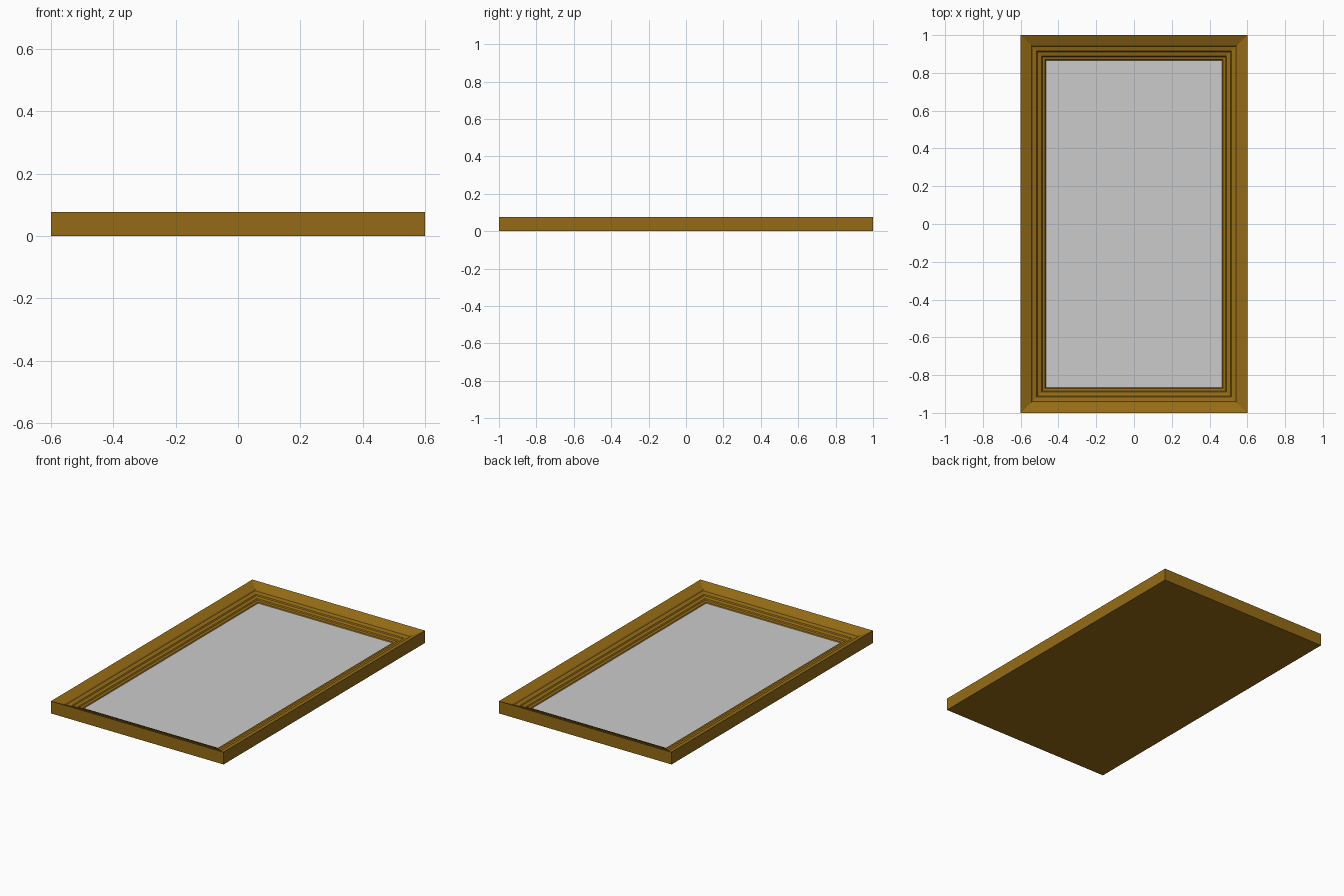
import bpy, bmesh

if "Cube" in bpy.data.objects:
    bpy.data.objects.remove(bpy.data.objects["Cube"])

HX, HY = 0.6, 1.0  # half width and half length

# moulding cross-section: (inset from outer edge, height)
PROFILE = [(0, 0), (0, 0.077), (0.055, 0.053), (0.06, 0.046), (0.085, 0.040),
           (0.09, 0.034), (0.11, 0.029), (0.115, 0.023), (0.13, 0.020), (0.134, 0.015)]


def ring(bm, inset, z):
    x, y = HX - inset, HY - inset
    return [bm.verts.new(p) for p in ((-x, -y, z), (x, -y, z), (x, y, z), (-x, y, z))]


def finish(bm, name):
    mesh = bpy.data.meshes.new(name)
    bm.to_mesh(mesh)
    bm.free()
    obj = bpy.data.objects.new(name, mesh)
    bpy.context.collection.objects.link(obj)
    return obj


# mitred stepped frame with a closed back
bm = bmesh.new()
rings = [ring(bm, *p) for p in PROFILE]
for a, b in zip(rings, rings[1:]):
    for i in range(4):
        j = (i + 1) % 4
        bm.faces.new((a[i], a[j], b[j], b[i]))
bm.faces.new(rings[0][::-1])
frame = finish(bm, "frame")

wood = bpy.data.materials.new("brown_wood")
wood.diffuse_color = (0.3, 0.148, 0.008, 1)
wood.use_nodes = True
wood.node_tree.nodes["Principled BSDF"].inputs["Base Color"].default_value = wood.diffuse_color
frame.data.materials.append(wood)

# grey sheet at the bottom of the recess
bm = bmesh.new()
bm.faces.new(ring(bm, *PROFILE[-1]))
finish(bm, "mirror_panel")
